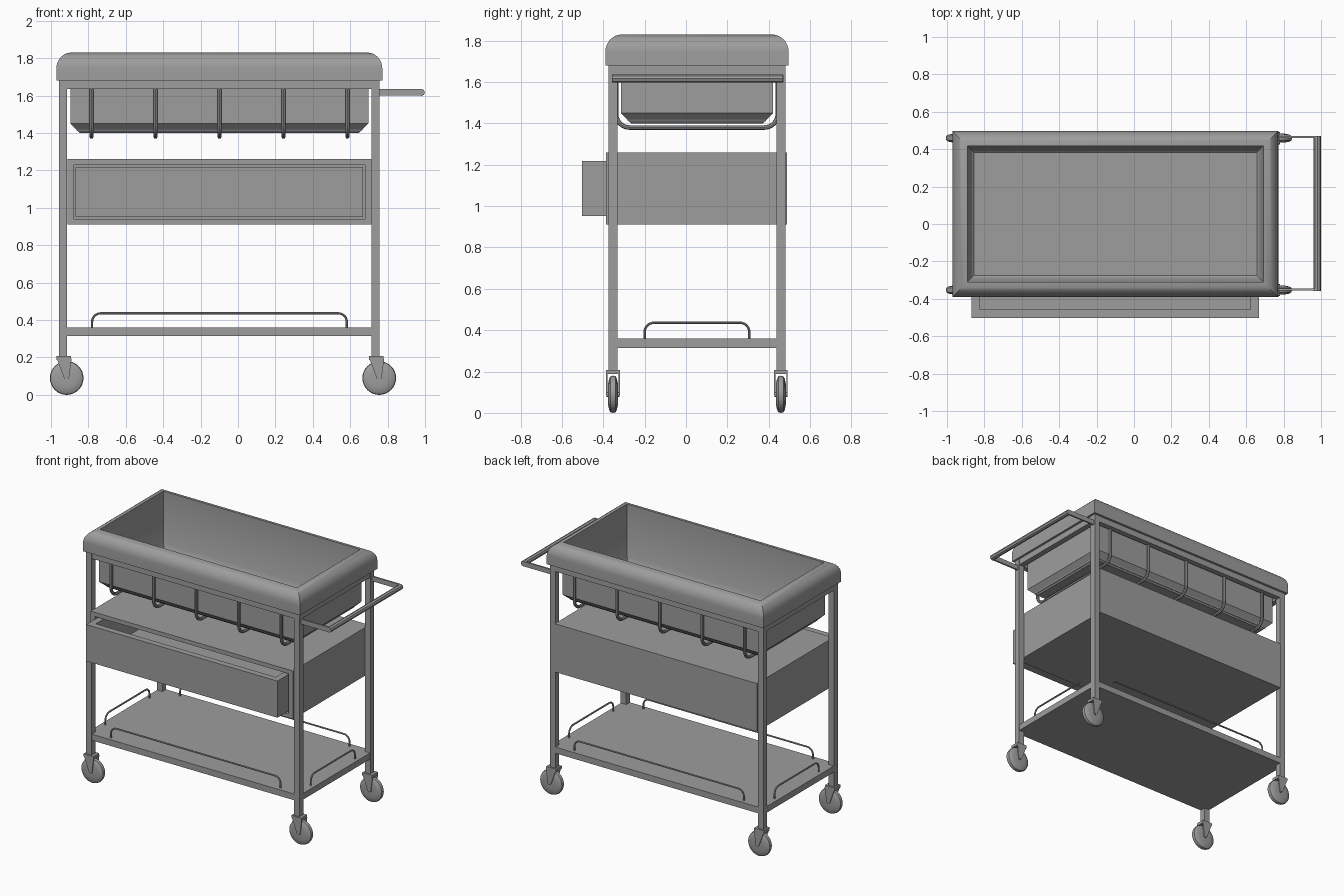
import bpy, bmesh, math
from mathutils import Vector

if "Cube" in bpy.data.objects:
    bpy.data.objects.remove(bpy.data.objects["Cube"], do_unlink=True)

grey = bpy.data.materials.new("light_grey")
grey.use_nodes = True
grey.diffuse_color = (0.34, 0.34, 0.34, 1)
grey.node_tree.nodes["Principled BSDF"].inputs["Base Color"].default_value = (0.34, 0.34, 0.34, 1)

CX, CY = -0.10, 0.053            # centre of the trolley body
LEG_X = (-0.936, 0.735)
LEG_Y = (-0.353, 0.459)


def finish(name, bm, smooth=False):
    bmesh.ops.recalc_face_normals(bm, faces=bm.faces)
    mesh = bpy.data.meshes.new(name)
    bm.to_mesh(mesh)
    bm.free()
    mesh.materials.append(grey)
    obj = bpy.data.objects.new(name, mesh)
    bpy.context.collection.objects.link(obj)
    if smooth:
        select(obj)
        bpy.ops.object.shade_smooth_by_angle(angle=math.radians(35))
    return obj


def select(obj):
    bpy.ops.object.select_all(action='DESELECT')
    obj.select_set(True)
    bpy.context.view_layer.objects.active = obj


def box(name, x, y, z):
    """Box from (min, max) pairs."""
    bm = bmesh.new()
    bmesh.ops.create_cube(bm, size=1)
    for v in bm.verts:
        v.co = [lo + (hi - lo) * (c + 0.5) for c, (lo, hi) in zip(v.co, (x, y, z))]
    return finish(name, bm)


def prism(name, outline, y0, y1):
    """Extrude an outline of (x, z) points along y."""
    bm = bmesh.new()
    face = bm.faces.new([bm.verts.new((x, y0, z)) for x, z in outline])
    ext = bmesh.ops.extrude_face_region(bm, geom=[face])
    verts = [g for g in ext["geom"] if isinstance(g, bmesh.types.BMVert)]
    bmesh.ops.translate(bm, verts=verts, vec=(0, y1 - y0, 0))
    return finish(name, bm)


def rod(name, corners, radius, fillet):
    """Round wire along a path with rounded inner corners."""
    pts = [Vector(c) for c in corners]
    path = [pts[0]]
    for a, b, c in zip(pts, pts[1:], pts[2:]):
        u, w = (a - b).normalized() * fillet, (c - b).normalized() * fillet
        for i in range(7):
            t = i / 6 * math.pi / 2
            path.append(b + u * (1 - math.sin(t)) + w * (1 - math.cos(t)))
    path.append(pts[-1])
    curve = bpy.data.curves.new(name, 'CURVE')
    curve.dimensions = '3D'
    curve.bevel_depth = radius
    curve.bevel_resolution = 2
    curve.use_fill_caps = True
    spline = curve.splines.new('POLY')
    spline.points.add(len(path) - 1)
    for p, co in zip(spline.points, path):
        p.co = (*co, 1)
    curve.materials.append(grey)
    obj = bpy.data.objects.new(name, curve)
    bpy.context.collection.objects.link(obj)
    select(obj)
    bpy.ops.object.convert(target='MESH')
    bpy.ops.object.shade_smooth_by_angle(angle=math.radians(40))


def ring_stack(name, cx, cy, hx, hy, profile):
    """Rectangular loops at (inset, z), first and last loop capped."""
    bm = bmesh.new()
    loops = [[bm.verts.new((cx + sx * (hx - d), cy + sy * (hy - d), z))
              for sx, sy in ((-1, -1), (1, -1), (1, 1), (-1, 1))] for d, z in profile]
    for a, b in zip(loops, loops[1:]):
        for i in range(4):
            j = (i + 1) % 4
            bm.faces.new((a[i], a[j], b[j], b[i]))
    bm.faces.new(loops[0])
    bm.faces.new(loops[-1])
    return finish(name, bm, True)


def lathe_y(name, centre, profile, steps=32):
    """Spin (radius, y) points about an axle along y."""
    bm = bmesh.new()
    verts = [bm.verts.new((r, y, 0)) for r, y in profile]
    edges = [bm.edges.new(p) for p in zip(verts, verts[1:])]
    bmesh.ops.spin(bm, geom=verts + edges, cent=(0, 0, 0), axis=(0, 1, 0),
                   angle=2 * math.pi, steps=steps)
    bmesh.ops.remove_doubles(bm, verts=bm.verts, dist=0.0001)
    bmesh.ops.translate(bm, verts=bm.verts, vec=centre)
    return finish(name, bm, True)


# Basin with a rounded, mitred rim
rim = [(0.08 - 0.08 * math.cos(t), 1.745 + 0.085 * math.sin(t))
       for t in [i * math.pi / 16 for i in range(9)]]
ring_stack("basin", CX, CY, 0.8715, 0.4435,
           [(0.125, 1.40), (0.075, 1.45), (0.075, 1.68), (0, 1.68)] + rim
           + [(0.082, 1.455), (0.112, 1.41)])

# Legs and casters
for ix, lx in enumerate(LEG_X):
    for iy, ly in enumerate(LEG_Y):
        tag = ("right", "left")[ix] + "_" + ("front", "back")[iy]
        box("leg_" + tag, (lx - 0.022, lx + 0.022), (ly - 0.022, ly + 0.022), (0.2, 1.68))
        wx = lx + 0.02
        half = [(0, 0.032), (0.012, 0.032), (0.012, 0.024), (0.05, 0.024),
                (0.075, 0.019), (0.087, 0.012), (0.09, 0)]
        lathe_y("wheel_" + tag, (wx, ly, 0.09), half + [(r, -y) for r, y in half[-2::-1]])
        box("caster_cap_" + tag, (wx - 0.055, wx + 0.024), (ly - 0.033, ly + 0.033), (0.187, 0.208))
        for side in (-1, 1):
            prism("fork_" + tag, [(wx - 0.055, 0.2), (wx - 0.012, 0.085), (wx + 0.012, 0.085),
                                  (wx + 0.026, 0.19), (wx + 0.02, 0.208), (wx - 0.055, 0.208)],
                  ly + side * 0.027, ly + side * 0.033)

# Top frame rails
for ly in LEG_Y:
    box("top_rail_long", LEG_X, (ly - 0.02, ly + 0.02), (1.635, 1.68))
for lx in LEG_X:
    box("top_rail_short", (lx - 0.02, lx + 0.02), LEG_Y, (1.635, 1.68))

# Wire cradles under the basin
for i in range(5):
    x = -0.783 + i * 0.342
    rod("cradle", [(x, LEG_Y[0] + 0.015, 1.65), (x, LEG_Y[0] + 0.015, 1.38),
                   (x, LEG_Y[1] - 0.015, 1.38), (x, LEG_Y[1] - 0.015, 1.65)], 0.011, 0.065)

# Cabinet shell, open at the front
X0, X1, Y0, Y1, Z0, Z1 = -0.912, 0.714, -0.388, 0.488, 0.91, 1.26
box("cabinet_top", (X0, X1), (Y0, Y1), (Z1 - 0.03, Z1))
box("cabinet_bottom", (X0, X1), (Y0, Y1), (Z0, Z0 + 0.03))
box("cabinet_back", (X0, X1), (Y1 - 0.03, Y1), (Z0, Z1))
box("cabinet_side_right", (X0, X0 + 0.035), (Y0, Y1), (Z0, Z1))
box("cabinet_side_left", (X1 - 0.035, X1), (Y0, Y1), (Z0, Z1))

# Drawer, pulled out slightly
ring_stack("drawer", CX, -0.05, 0.768, 0.452,
           [(0, 0.952), (0, 1.218), (0.045, 1.218), (0.045, 0.99)])

# Lower shelf with guard wires
box("shelf", (LEG_X[0] - 0.02, LEG_X[1] + 0.02), (LEG_Y[0] - 0.02, LEG_Y[1] + 0.02), (0.315, 0.36))
for y in (LEG_Y[0] + 0.01, LEG_Y[1] - 0.01):
    rod("guard_long", [(-0.78, y, 0.35), (-0.78, y, 0.436), (0.582, y, 0.436), (0.582, y, 0.35)],
        0.006, 0.045)
for x in (LEG_X[0] + 0.01, LEG_X[1] - 0.01):
    rod("guard_short", [(x, -0.2, 0.35), (x, -0.2, 0.436), (x, 0.306, 0.436), (x, 0.306, 0.35)],
        0.006, 0.045)

# Push handle
for y in (-0.35, 0.465):
    box("handle_arm", (0.72, 0.98), (y - 0.006, y + 0.006), (1.6, 1.635))
rod("handle_bar", [(0.98, -0.357, 1.617), (0.98, 0.47, 1.617)], 0.019, 0)
